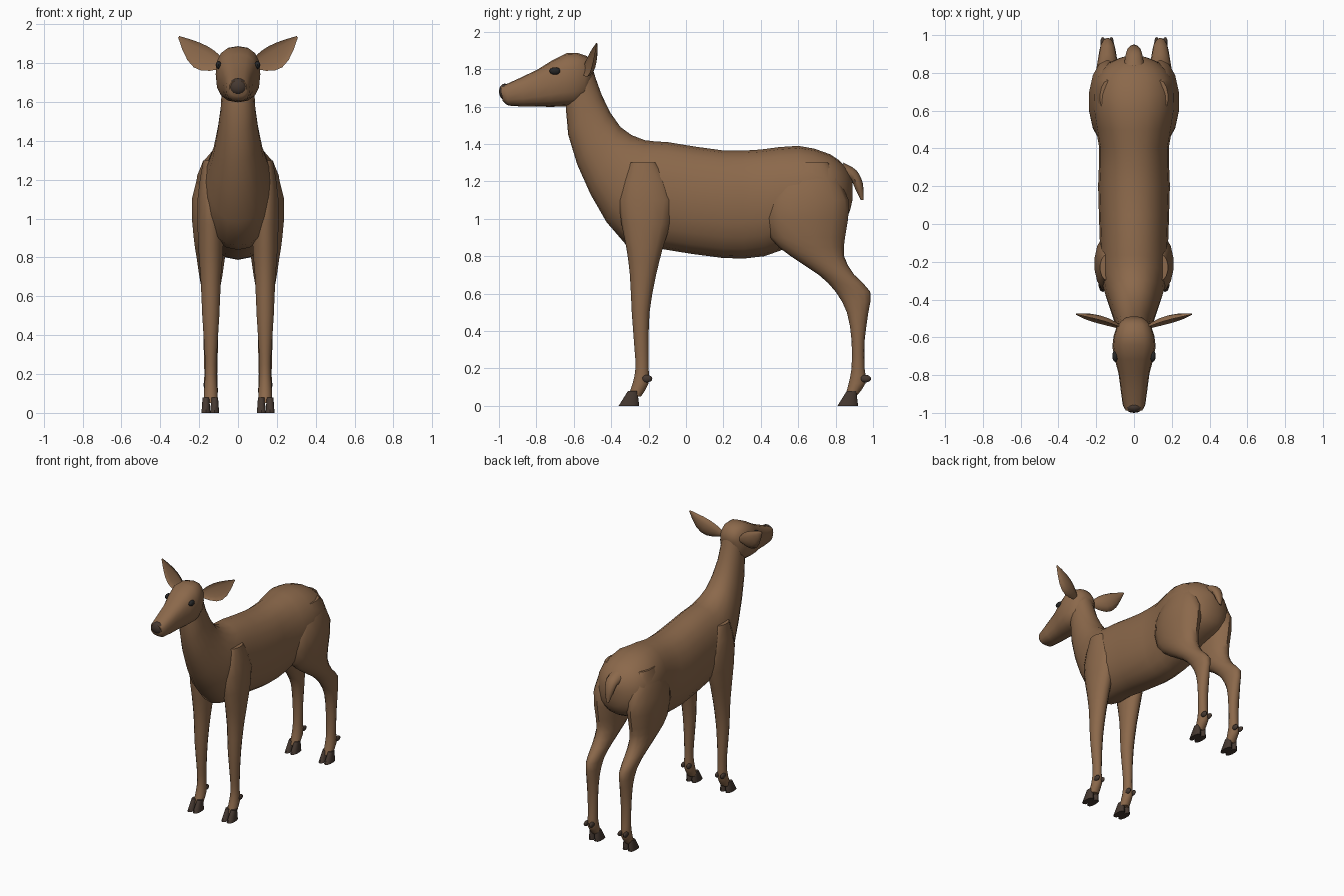
import bpy, bmesh
from math import sin, cos, pi, radians
from mathutils import Vector

cube = bpy.data.objects.get("Cube")
if cube:
    bpy.data.objects.remove(cube)


def material(name, red, green, blue):
    colour = (red, green, blue, 1)
    mat = bpy.data.materials.new(name)
    mat.diffuse_color = colour
    mat.use_nodes = True
    shader = mat.node_tree.nodes["Principled BSDF"]
    shader.inputs["Base Color"].default_value = colour
    shader.inputs["Roughness"].default_value = .8
    return mat


FUR = material("fur", .26, .14, .07)
HORN = material("dark_horn", .06, .04, .03)
EYE = material("eye_black", .02, .02, .02)


def finish(bm, name, mat, mirror):
    bmesh.ops.recalc_face_normals(bm, faces=bm.faces)
    mesh = bpy.data.meshes.new(name)
    bm.to_mesh(mesh)
    bm.free()
    mesh.materials.append(mat)
    part = bpy.data.objects.new(name, mesh)
    bpy.context.collection.objects.link(part)
    bpy.ops.object.select_all(action='DESELECT')
    part.select_set(True)
    bpy.context.view_layer.objects.active = part
    bpy.ops.object.shade_smooth_by_angle(angle=radians(50))
    if mirror:
        part.modifiers.new("Mirror", 'MIRROR')


def ellipsoid(name, centre, radii, mat, mirror=False):
    bm = bmesh.new()
    bmesh.ops.create_uvsphere(bm, u_segments=12, v_segments=8, radius=1)
    for vert in bm.verts:
        vert.co = Vector(centre) + vert.co * Vector(radii)
    finish(bm, name, mat, mirror)


def smooth_sections(sections, steps):
    """Add in-between sections along a Hermite spline through the given ones."""
    knots = [0]
    for old, new in zip(sections, sections[1:]):
        knots.append(knots[-1] + (new[0] - old[0]).length + (new[1] - old[1]).length)
    last = len(sections) - 1

    def slope(i, k):
        before, after = max(i - 1, 0), min(i + 1, last)
        return (sections[after][k] - sections[before][k]) / (knots[after] - knots[before])

    result = []
    for i in range(last):
        span = knots[i + 1] - knots[i]
        for step in range(steps):
            t = step / steps
            ease = t * t * (3 - 2 * t)
            result.append([
                sections[i][k].lerp(sections[i + 1][k], ease)
                + slope(i, k) * span * t * (1 - t) ** 2
                - slope(i + 1, k) * span * t * t * (1 - t)
                for k in range(3)])
    return result + [sections[-1]]


def loft(name, sections, mat=FUR, sides=14, boxy=1, cup=1, steps=2, mirror=False):
    """Skin rings; a section is two opposite points and a half-width vector."""
    def power(value):
        return abs(value) ** boxy * (1 if value > 0 else -1)

    bm = bmesh.new()
    rings = []
    for a, b, side in smooth_sections(sections, steps):
        ring = []
        for i in range(sides):
            angle = 2 * pi * i / sides
            across = power(sin(angle))
            if across < 0:
                across *= cup
            ring.append(bm.verts.new((a + b) / 2 + (a - b) / 2 * power(cos(angle)) + side * across))
        rings.append(ring)
    for ring, following in zip(rings, rings[1:]):
        for i in range(sides):
            bm.faces.new((ring[i - 1], ring[i], following[i], following[i - 1]))
    bm.faces.new(rings[0])
    bm.faces.new(rings[-1])
    finish(bm, name, mat, mirror)


def upright(rows, x=0):
    """Rows of upper y, z, lower y, z and half width."""
    return [(Vector((x, upper_y, upper_z)), Vector((x, lower_y, lower_z)), Vector((width, 0, 0)))
            for upper_y, upper_z, lower_y, lower_z, width in rows]


def level(rows, x):
    """Rows of height, front y, back y and half width."""
    return upright([(front, z, back, z, width) for z, front, back, width in rows], x)


# Trunk and neck in one skin, rump to nape
loft("body_and_neck", upright([
    (.89, 1.21, .89, 1.1, .04),
    (.85, 1.28, .86, 1, .13),
    (.77, 1.345, .78, .94, .2),
    (.6, 1.39, .62, .88, .22),
    (.4, 1.37, .42, .8, .185),
    (.2, 1.365, .2, .79, .19),
    (-.1, 1.41, -.14, .84, .18),
    (-.22, 1.42, -.32, .86, .18),
    (-.35, 1.49, -.51, 1.13, .13),
    (-.45, 1.66, -.63, 1.45, .09),
    (-.51, 1.84, -.64, 1.7, .08)]), sides=20, boxy=.92)

# Head, nose and eyes
loft("head", upright([
    (-.49, 1.8, -.52, 1.7, .05),
    (-.53, 1.87, -.55, 1.62, .09),
    (-.64, 1.885, -.66, 1.6, .115),
    (-.79, 1.8, -.79, 1.6, .082),
    (-.96, 1.72, -.95, 1.605, .06),
    (-.99, 1.71, -.98, 1.63, .045)]), sides=16, boxy=.78)
ellipsoid("nose", (0, -.97, 1.68), (.048, .03, .043), HORN)
ellipsoid("eyes", (.1, -.7, 1.79), (.015, .03, .02), EYE, mirror=True)

# Cupped leaf-shaped ears
root, tip = Vector((.08, -.55, 1.79)), Vector((.305, -.48, 1.935))
blade = Vector((-.55, 0, .83))
leaf = []
for i in range(7):
    t = i / 6
    bulge = sin(pi * t)
    middle = root.lerp(tip, t) - Vector((0, 0, .03 * bulge))
    half = blade * (.005 + .02 * (1 - t) + .05 * bulge)
    leaf.append((middle + half, middle - half, Vector((0, .006 + .015 * (1 - t) + .02 * bulge, 0))))
loft("ears", leaf, sides=12, cup=-.35, steps=1, mirror=True)

# Short hanging tail
loft("tail", upright([
    (.84, 1.3, .86, 1.2, .055),
    (.91, 1.26, .885, 1.2, .045),
    (.945, 1.19, .905, 1.16, .033),
    (.95, 1.1, .935, 1.1, .01)]), sides=10, steps=3)

# Legs from shoulder or hip to pastern
loft("front_legs", level([
    (1.3, -.3, -.16, .04),
    (1.1, -.36, -.06, .07),
    (.84, -.318, -.125, .065),
    (.7, -.3, -.16, .054),
    (.5, -.29, -.195, .045),
    (.3, -.275, -.2, .032),
    (.2, -.27, -.2, .03),
    (.12, -.285, -.2, .035),
    (.05, -.31, -.24, .035)], .14), mirror=True)
loft("hind_legs", level([
    (1.3, .58, .76, .04),
    (1.1, .43, .87, .1),
    (.9, .45, .85, .09),
    (.8, .56, .845, .075),
    (.7, .71, .9, .06),
    (.61, .8, .985, .045),
    (.5, .86, .975, .041),
    (.35, .885, .955, .038),
    (.2, .885, .955, .034),
    (.12, .87, .96, .037),
    (.05, .85, .91, .035)], .14), mirror=True)

# Cloven hooves and dewclaws, shared by front and hind feet
for foot, y in (("front", -.3), ("hind", .87)):
    for toe, x in (("inner", .12), ("outer", .165)):
        loft(f"{foot}_{toe}_hooves", level([
            (.08, y - .01, y + .04, .018),
            (0, y - .06, y + .05, .024)], x), HORN, sides=10, boxy=.85, mirror=True)
        ellipsoid(f"{foot}_{toe}_dewclaws", (x, y + .09, .145), (.013, .03, .02), HORN, mirror=True)
